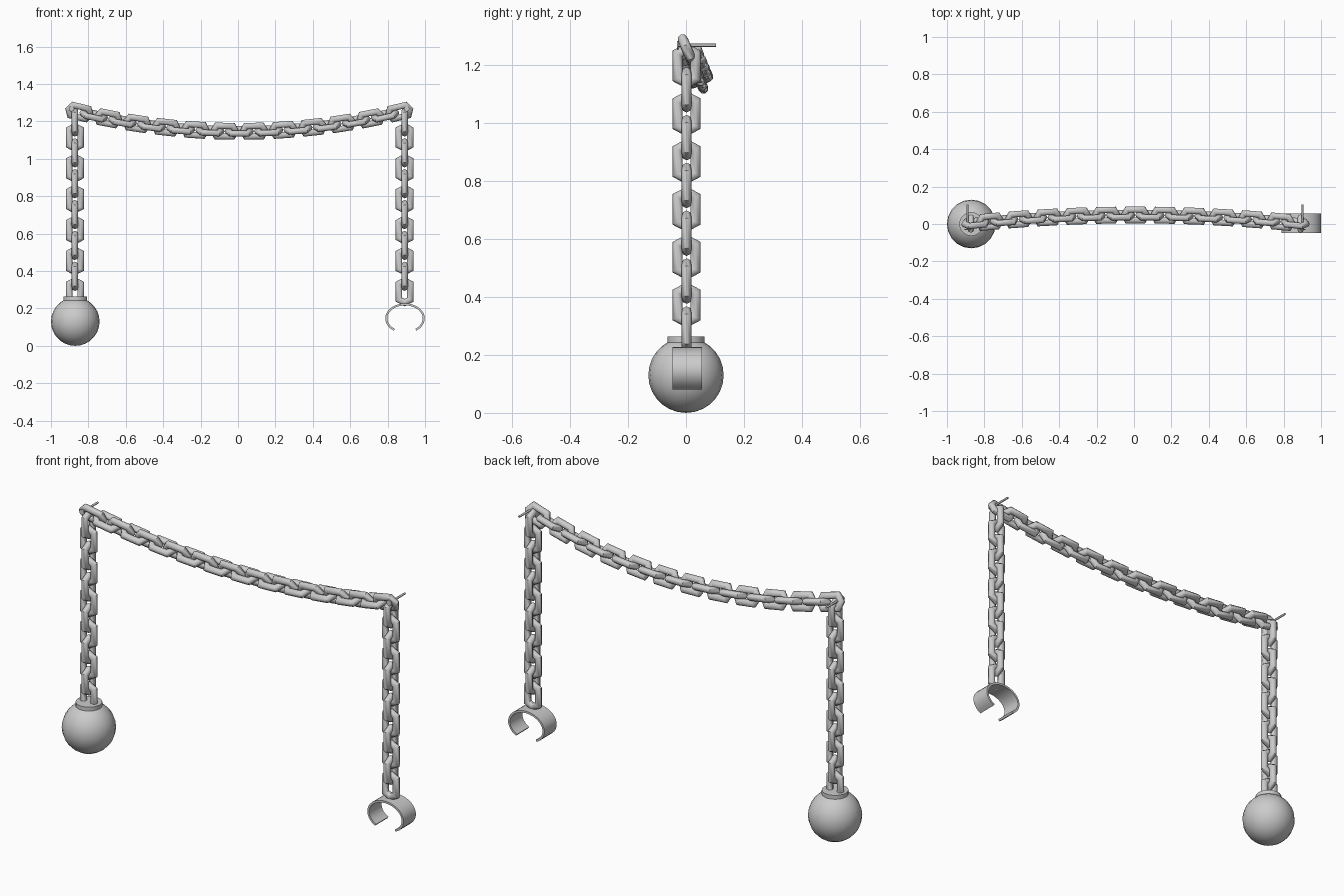
import bpy, bmesh
from math import sin, cos, pi, radians, sqrt
from mathutils import Matrix, Vector

if "Cube" in bpy.data.objects:
    bpy.data.objects.remove(bpy.data.objects["Cube"])

WIRE = 0.0175
LEFT_X, RIGHT_X = -0.872, 0.891


def finish(name, bm, angle=50):
    bmesh.ops.recalc_face_normals(bm, faces=bm.faces)
    me = bpy.data.meshes.new(name)
    bm.to_mesh(me)
    bm.free()
    ob = bpy.data.objects.new(name, me)
    bpy.context.collection.objects.link(ob)
    bpy.context.view_layer.objects.active = ob
    ob.select_set(True)
    bpy.ops.object.shade_smooth_by_angle(angle=radians(angle))
    ob.select_set(False)
    return ob


def frame(pos, along, wide):
    """Matrix whose local x runs along the link and local y across it."""
    a = along.normalized()
    n = a.cross(wide).normalized()
    w = n.cross(a)
    m = Matrix((a, w, n)).transposed().to_4x4()
    m.translation = pos
    return m


def add_link(bm, mat, sides=8):
    """Six-cornered link with a round wire, mitred at the corners."""
    path = [Vector(p) for p in ((0.0585, 0), (0.042, 0.031), (-0.042, 0.031),
                                (-0.0585, 0), (-0.042, -0.031), (0.042, -0.031))]
    rings = []
    for i, p in enumerate(path):
        d1 = (p - path[i - 1]).normalized()
        d2 = (path[(i + 1) % 6] - p).normalized()
        n1, n2 = Vector((d1.y, -d1.x)), Vector((d2.y, -d2.x))
        miter = (n1 + n2) / (1 + n1.dot(n2))
        ring = []
        for k in range(sides):
            t = 2 * pi * k / sides
            q = p + miter * WIRE * cos(t)
            ring.append(bm.verts.new(mat @ Vector((q.x, q.y, WIRE * sin(t)))))
        rings.append(ring)
    for i in range(6):
        a, b = rings[i], rings[(i + 1) % 6]
        for k in range(sides):
            j = (k + 1) % sides
            bm.faces.new((a[k], a[j], b[j], b[k]))


# Two hanging chains
for name, x in (("left_hanging_chain", LEFT_X), ("right_hanging_chain", RIGHT_X)):
    bm = bmesh.new()
    for k in range(12):
        wide = Vector((1, 0, 0)) if k % 2 else Vector((0, 1, 0))
        add_link(bm, frame(Vector((x, 0.002, 1.197 - 0.0825 * k)), Vector((0, 0, 1)), wide))
    finish(name, bm)

# Sagging chain, in a plane leaning towards the back
bm = bmesh.new()
up = Vector((0, -0.043, 0.103))
half = 0.855
for k in range(-11, 12):
    t = k / 11
    t *= 1 + 0.0096 * (1 - t * t)
    pos = Vector((0.007 + half * t, 0.048, 1.147)) + up * t * t
    along = Vector((half, 0, 0)) + up * 2 * t
    side = up if k % 2 else Vector((1, 0, 0)).cross(up)
    add_link(bm, frame(pos, along, side.normalized()))
finish("sagging_chain", bm)

# Nails holding the chain ends
for name, x in (("left_nail", -0.89), ("right_nail", 0.902)):
    bm = bmesh.new()
    for r, y0, y1 in ((0.0055, -0.028, 0.103), (0.015, -0.031, -0.026)):
        m = Matrix.Translation((x, (y0 + y1) / 2, 1.268)) @ Matrix.Rotation(pi / 2, 4, 'X')
        bmesh.ops.create_cone(bm, cap_ends=True, segments=8, radius1=r, radius2=r,
                              depth=y1 - y0, matrix=m)
    finish(name, bm)

# Iron ball
bm = bmesh.new()
bmesh.ops.create_uvsphere(bm, u_segments=20, v_segments=14, radius=0.13,
                          matrix=Matrix.Translation((-0.87, 0, 0.13)))
finish("iron_ball", bm)

# Collar on the ball
bm = bmesh.new()
bmesh.ops.create_cone(bm, cap_ends=True, segments=20, radius1=0.064, radius2=0.064,
                      depth=0.052, matrix=Matrix.Translation((-0.87, 0, 0.237)))
finish("ball_collar", bm)

# Open oval cuff
bm = bmesh.new()
A, B, TH, N = 0.106, 0.08, 0.011, 24
rows = []
for i in range(N + 1):
    t = radians(-55 + 290 * i / N)
    row = []
    for a, b, y in ((A, B, -0.047), (A, B, 0.056), (A - TH, B - TH, 0.056), (A - TH, B - TH, -0.047)):
        row.append(bm.verts.new((0.893 + a * cos(t), y, 0.147 + b * sin(t))))
    rows.append(row)
for r1, r2 in zip(rows, rows[1:]):
    for k in range(4):
        j = (k + 1) % 4
        bm.faces.new((r1[k], r1[j], r2[j], r2[k]))
bm.faces.new(rows[0])
bm.faces.new(rows[-1])
finish("cuff", bm)
